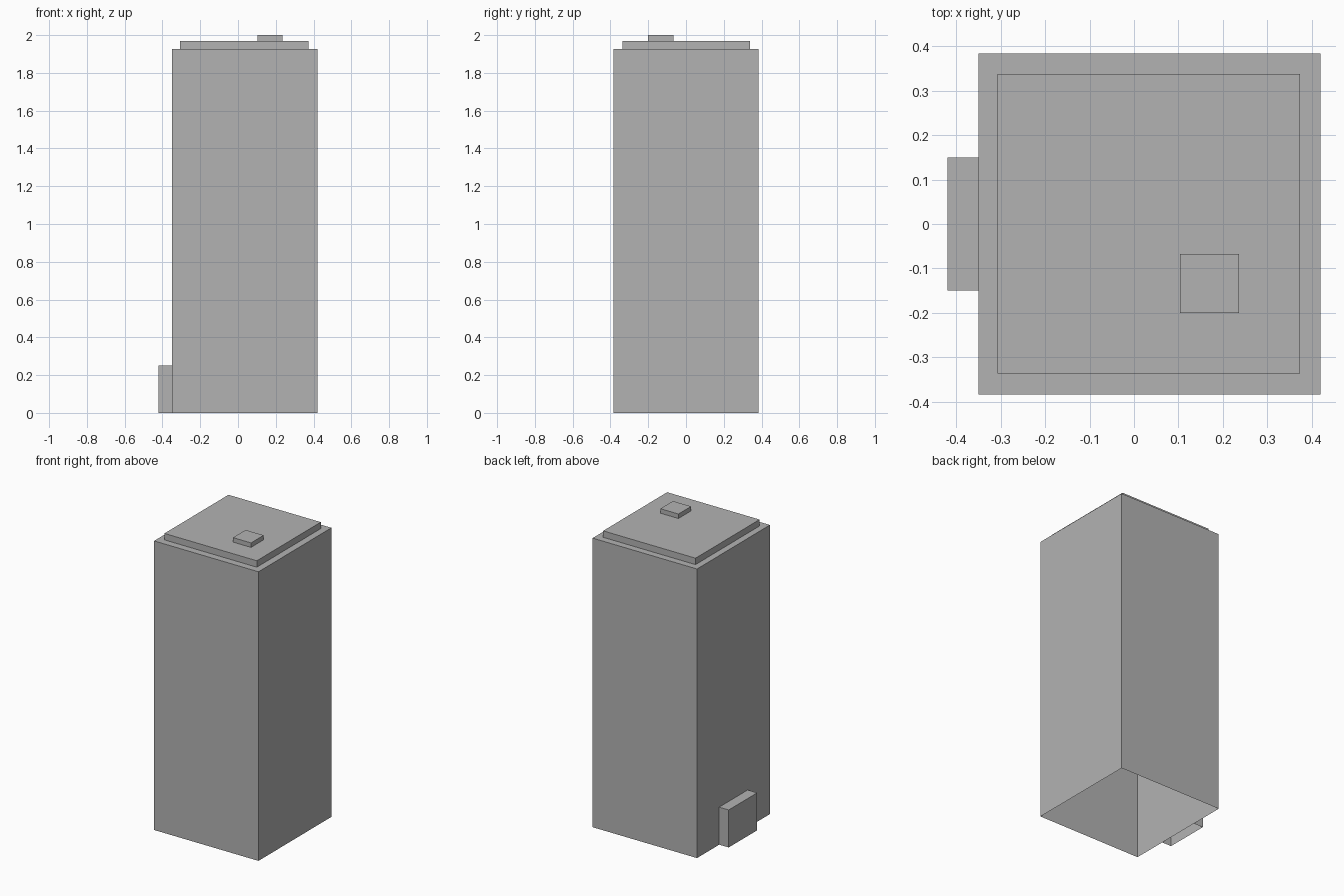
import bpy
import bmesh
from mathutils import Vector

if "Cube" in bpy.data.objects:
    bpy.data.objects.remove(bpy.data.objects["Cube"], do_unlink=True)

# Single plain grey for the whole building
COLOUR = (0.45, 0.45, 0.45, 1.0)
grey = bpy.data.materials.new("plain_grey")
grey.use_nodes = True
grey.diffuse_color = COLOUR
grey.node_tree.nodes["Principled BSDF"].inputs["Base Color"].default_value = COLOUR


def open_block(name, low, high):
    """Box between two corners, with no underside."""
    low, high = Vector(low), Vector(high)
    bm = bmesh.new()
    bmesh.ops.create_cube(bm, size=1)
    bmesh.ops.scale(bm, vec=high - low, verts=bm.verts)
    bmesh.ops.translate(bm, vec=(low + high) / 2, verts=bm.verts)
    bm.normal_update()
    under = [f for f in bm.faces if f.normal.z < -0.5]
    bmesh.ops.delete(bm, geom=under, context='FACES')
    mesh = bpy.data.meshes.new(name)
    bm.to_mesh(mesh)
    bm.free()
    mesh.materials.append(grey)
    obj = bpy.data.objects.new(name, mesh)
    bpy.context.collection.objects.link(obj)
    return obj


# Main shaft, with its hollow base
open_block("tower", (-0.35, -0.384, 0), (0.42, 0.384, 1.927))
# Stepped roof
open_block("roof_slab", (-0.307, -0.336, 1.927), (0.374, 0.338, 1.97))
open_block("roof_hatch", (0.103, -0.2, 1.97), (0.236, -0.067, 2.0))
# Entrance block on the right side
open_block("porch", (-0.42, -0.15, 0), (-0.35, 0.15, 0.25))
